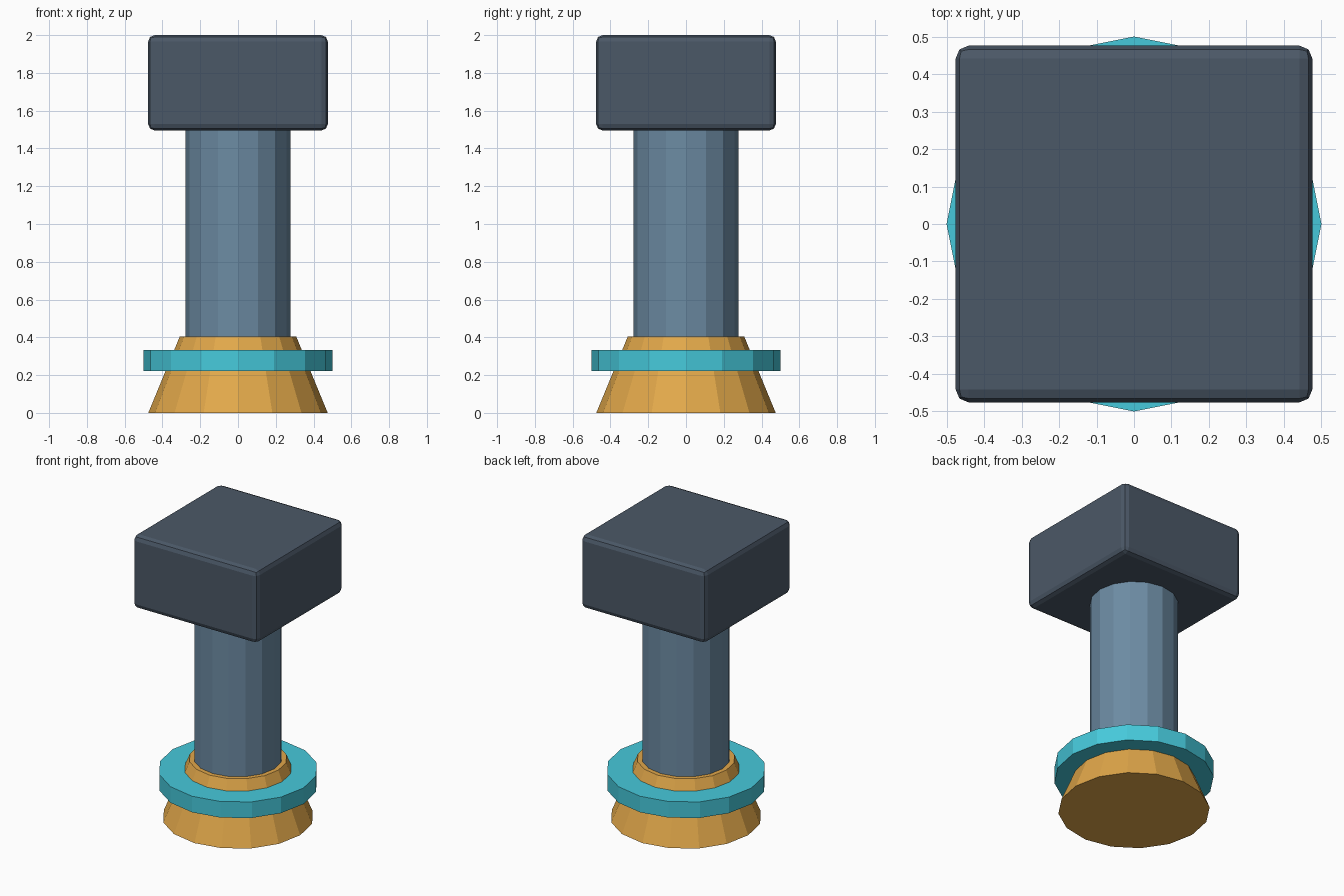
import bpy
import bmesh
import math

if "Cube" in bpy.data.objects:
    bpy.data.objects.remove(bpy.data.objects["Cube"], do_unlink=True)


def material(name, srgb):
    rgba = [((c / 255 + 0.055) / 1.055) ** 2.4 for c in srgb] + [1.0]
    mat = bpy.data.materials.new(name)
    mat.use_nodes = True
    mat.diffuse_color = rgba
    mat.node_tree.nodes["Principled BSDF"].inputs["Base Color"].default_value = rgba
    return mat


def finish(name, bm, mat):
    bmesh.ops.recalc_face_normals(bm, faces=bm.faces)
    mesh = bpy.data.meshes.new(name)
    bm.to_mesh(mesh)
    bm.free()
    mesh.materials.append(mat)
    obj = bpy.data.objects.new(name, mesh)
    bpy.context.collection.objects.link(obj)
    return obj


def drum(name, r_bottom, r_top, z0, z1, mat, sides=16):
    """Faceted capped cylinder or cone, with corners on the x and y axes."""
    bm = bmesh.new()
    rings = []
    for r, z in ((r_bottom, z0), (r_top, z1)):
        angles = [math.tau * i / sides for i in range(sides)]
        rings.append([bm.verts.new((r * math.cos(a), r * math.sin(a), z)) for a in angles])
    low, high = rings
    bm.faces.new(low)
    bm.faces.new(high)
    for i in range(sides):
        j = (i + 1) % sides
        bm.faces.new((low[i], low[j], high[j], high[i]))
    return finish(name, bm, mat)


slate = material("dark slate", (75, 88, 103))
steel = material("steel blue", (108, 139, 163))
gold = material("gold", (226, 168, 74))
cyan = material("cyan", (70, 201, 219))

# Tapered foot, collar and shaft
drum("flared_foot", 0.475, 0.308, 0, 0.405, gold)
drum("collar_ring", 0.5, 0.5, 0.222, 0.333, cyan)
drum("shaft", 0.277, 0.277, 0.3, 1.55, steel)

# Square head with softened edges
bm = bmesh.new()
bmesh.ops.create_cube(bm, size=1)
bmesh.ops.scale(bm, vec=(0.952, 0.952, 0.505), verts=bm.verts)
bmesh.ops.translate(bm, vec=(0, 0, 1.7475), verts=bm.verts)
head = finish("head_block", bm, slate)
bevel = head.modifiers.new("soft_edges", 'BEVEL')
bevel.width = 0.035
bevel.segments = 2
